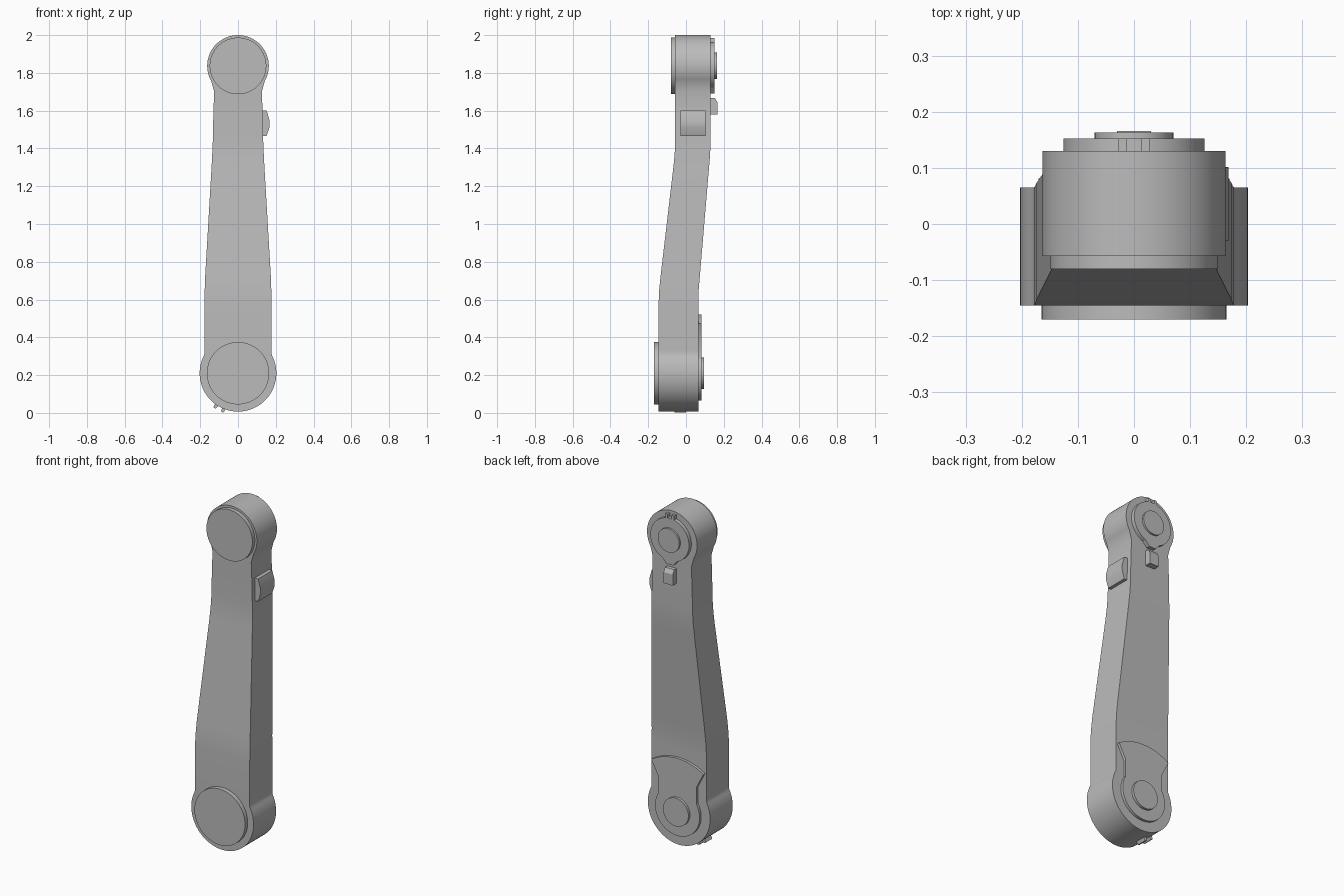
import bpy
import bmesh
from math import sin, cos, pi, radians, sqrt

if "Cube" in bpy.data.objects:
    bpy.data.objects.remove(bpy.data.objects["Cube"], do_unlink=True)

grey = bpy.data.materials.new("light_grey")
grey.use_nodes = True
grey.diffuse_color = (0.5, 0.5, 0.5, 1)
grey.node_tree.nodes["Principled BSDF"].inputs["Base Color"].default_value = (0.5, 0.5, 0.5, 1)

LOW_Z, LOW_R = 0.21, 0.203      # lower joint
TOP_Z, TOP_R = 1.837, 0.163     # upper joint


def finish(name, bm):
    """Turn a bmesh into a shaded, coloured object."""
    bmesh.ops.recalc_face_normals(bm, faces=bm.faces)
    mesh = bpy.data.meshes.new(name)
    bm.to_mesh(mesh)
    bm.free()
    mesh.materials.append(grey)
    obj = bpy.data.objects.new(name, mesh)
    bpy.context.collection.objects.link(obj)
    bpy.ops.object.select_all(action="DESELECT")
    obj.select_set(True)
    bpy.context.view_layer.objects.active = obj
    bpy.ops.object.shade_smooth_by_angle(angle=radians(30))
    return obj


def prism(name, outline, start, end, axis="y"):
    """Extrude an (x, z) outline along y, or a (y, z) outline along x."""
    bm = bmesh.new()
    rings = []
    for d in (start, end):
        rings.append([bm.verts.new((a, d, z) if axis == "y" else (d, a, z)) for a, z in outline])
    n = len(outline)
    for ring in rings:
        bm.faces.new(ring)
    for i in range(n):
        j = (i + 1) % n
        bm.faces.new((rings[0][i], rings[0][j], rings[1][j], rings[1][i]))
    return finish(name, bm)


def arc(z, r, a0, a1, n):
    """Points on an arc in the xz plane, angles in degrees from +x."""
    return [(r * cos(radians(a0 + (a1 - a0) * i / n)),
             z + r * sin(radians(a0 + (a1 - a0) * i / n))) for i in range(n + 1)]


def disc(name, z, r, y0, y1):
    return prism(name, arc(z, r, 0, 360, 64)[:-1], y0, y1)


def lerp(table, z):
    """Straight-line lookup in a list of (z, value) pairs."""
    if z <= table[0][0]:
        return table[0][1]
    for (z0, v0), (z1, v1) in zip(table, table[1:]):
        if z <= z1:
            return v0 + (v1 - v0) * (z - z0) / (z1 - z0)
    return table[-1][1]


# Arm body: rows of four corners following the bent, tapered silhouette
WIDTH = [(0.33, 0.178), (0.6, 0.178), (0.72, 0.174), (1.3, 0.14), (1.42, 0.134), (1.6, 0.13), (1.7, 0.126)]
FRONT = [(0.58, -0.145), (0.65, -0.142), (0.72, -0.135), (1.3, -0.067), (1.37, -0.06), (1.45, -0.057)]
BACK = [(0.58, 0.065), (0.65, 0.067), (0.72, 0.073), (1.3, 0.122), (1.37, 0.128), (1.45, 0.13)]


def half_width(z):
    w = lerp(WIDTH, z) if LOW_Z < z < TOP_Z else 0
    for cz, r in ((LOW_Z, LOW_R), (TOP_Z, TOP_R)):
        w = max(w, sqrt(max(r * r - (z - cz) ** 2, 0)))
    return max(w, 0.002)


heights = {round(z, 4) for table in (WIDTH, FRONT, BACK) for z, _ in table}
for i in range(33):
    heights.add(round(LOW_Z - LOW_R * cos(pi * i / 48), 4))
    heights.add(round(TOP_Z + TOP_R * cos(pi * i / 48), 4))

bm = bmesh.new()
rows = []
for z in sorted(heights):
    w, f, b = half_width(z), lerp(FRONT, z), lerp(BACK, z)
    rows.append([bm.verts.new(p) for p in ((-w, f, z), (w, f, z), (w, b, z), (-w, b, z))])
for lower, upper in zip(rows, rows[1:]):
    for k in range(4):
        m = (k + 1) % 4
        bm.faces.new((lower[k], lower[m], upper[m], upper[k]))
bm.faces.new(rows[0])
bm.faces.new(rows[-1])
finish("arm_body", bm)

# Front caps on both joints
disc("lower_front_cap", LOW_Z, 0.165, -0.17, -0.14)
disc("upper_front_cap", TOP_Z, 0.15, -0.08, -0.05)

# Lower back plate: round at the bottom, flaring to a wide arc on top
right_edge = [(0.125, LOW_Z + 0.075), (0.125, LOW_Z + 0.175), (0.17, LOW_Z + 0.262)]
left_edge = [(-x, z) for x, z in reversed(right_edge)]
plate = arc(LOW_Z, 0.145, -211, 31, 40) + right_edge + arc(LOW_Z, 0.312, 58, 122, 20)[1:-1] + left_edge
prism("lower_back_plate", plate, 0.06, 0.081)
disc("lower_back_hub", LOW_Z, 0.083, 0.08, 0.096)

# Upper back plate: disc with a rounded lug pointing down
lug = [(-0.05, TOP_Z - 0.115), (-0.022, TOP_Z - 0.146), (0.022, TOP_Z - 0.146), (0.05, TOP_Z - 0.115)]
prism("upper_back_plate", arc(TOP_Z, 0.126, -66, 246, 56) + lug, 0.125, 0.152)
disc("upper_back_hub", TOP_Z, 0.07, 0.15, 0.163)

# Pair of small prongs above the upper plate
for side, label in ((1, "left"), (-1, "right")):
    xs = (side * 0.013, side * 0.028)
    z0, z1 = TOP_Z + 0.11, TOP_Z + 0.148
    prism("upper_prong_" + label, [(xs[0], z0), (xs[1], z0), (xs[1], z1), (xs[0], z1)], 0.125, 0.152)

# Chamfered clip on the back below the upper joint
clip = [(0.12, 1.58), (0.166, 1.58), (0.166, 1.645), (0.152, 1.668), (0.12, 1.668)]
prism("back_clip", clip, -0.03, 0.03, axis="x")

# Raised button on the left side
button = [(0.12, 1.467), (0.152, 1.467), (0.166, 1.51), (0.168, 1.545), (0.152, 1.6), (0.12, 1.6)]
prism("side_button", button, -0.03, 0.102)

# Two stop tabs under the lower joint
for label, angle in (("inner", 22), ("outer", 34)):
    s, c = sin(radians(angle)), cos(radians(angle))
    tab = [(-r * s + t * c, LOW_Z - r * c - t * s)
           for r, t in ((0.19, -0.011), (0.222, -0.007), (0.222, 0.007), (0.19, 0.011))]
    prism("stop_tab_" + label, tab, -0.06, 0.0)
